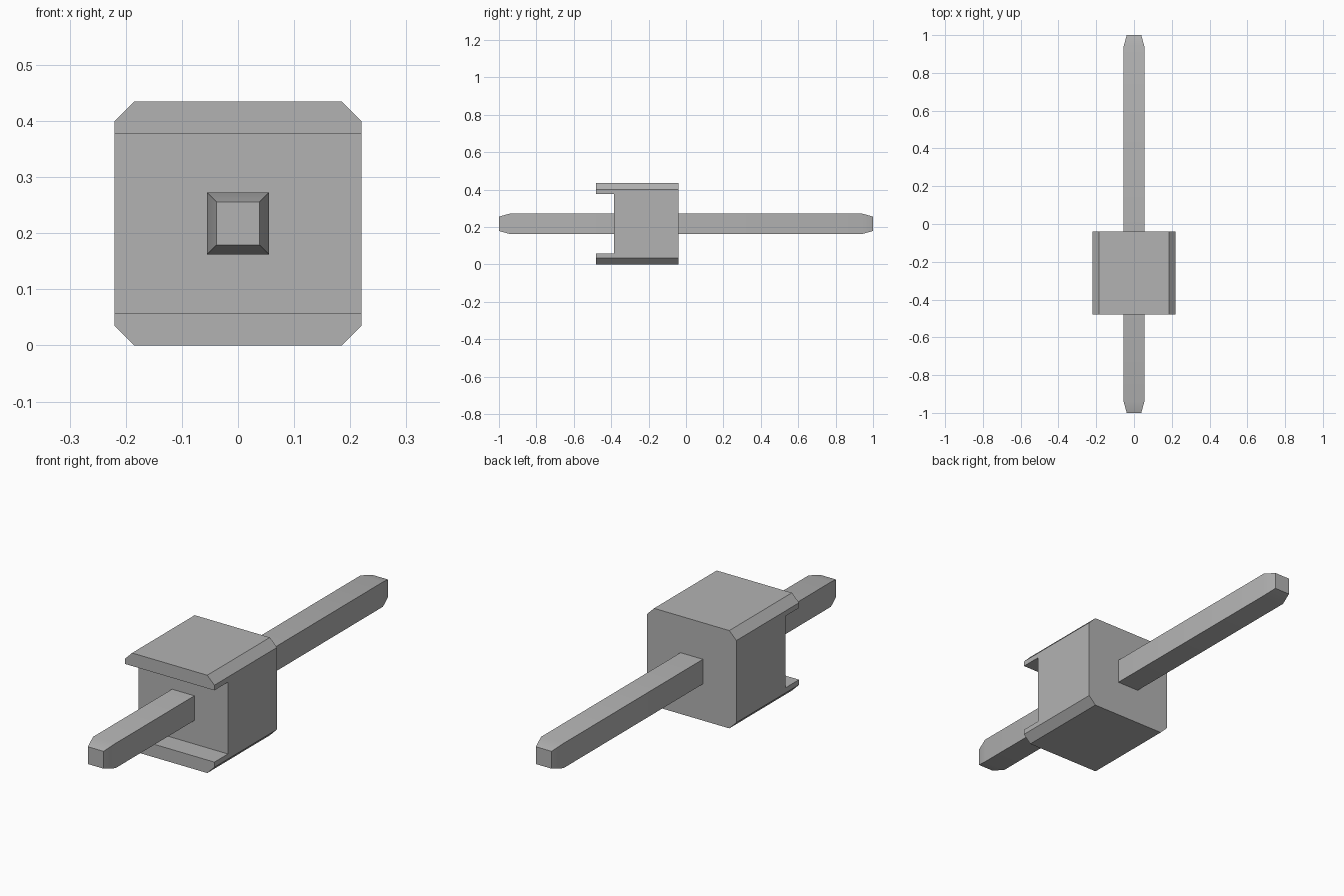
import bpy
import bmesh
import math
from mathutils import Matrix, Vector

if "Cube" in bpy.data.objects:
    bpy.data.objects.remove(bpy.data.objects["Cube"])

WIDTH, HEIGHT = 0.44, 0.435
BACK, FRONT, RECESS = -0.04, -0.48, -0.385
LIP, CHAMFER = 0.058, 0.035
PIN, TIP, TAPER = 0.11, 0.077, 0.06

grey = bpy.data.materials.new("plain grey")
grey.use_nodes = True
grey.diffuse_color = (0.45, 0.45, 0.45, 1)
grey.node_tree.nodes["Principled BSDF"].inputs["Base Color"].default_value = grey.diffuse_color


def add_object(name, bm):
    bmesh.ops.recalc_face_normals(bm, faces=bm.faces)
    mesh = bpy.data.meshes.new(name)
    bm.to_mesh(mesh)
    bm.free()
    mesh.materials.append(grey)
    obj = bpy.data.objects.new(name, mesh)
    bpy.context.collection.objects.link(obj)
    return obj


# Housing: C-shaped side profile extruded across the width
bm = bmesh.new()
profile = [(BACK, 0), (FRONT, 0), (FRONT, LIP), (RECESS, LIP),
           (RECESS, HEIGHT - LIP), (FRONT, HEIGHT - LIP), (FRONT, HEIGHT), (BACK, HEIGHT)]
side = bm.faces.new([bm.verts.new((-WIDTH / 2, y, z)) for y, z in profile])
extruded = bmesh.ops.extrude_face_region(bm, geom=[side])["geom"]
bmesh.ops.translate(bm, vec=(WIDTH, 0, 0),
                    verts=[v for v in extruded if isinstance(v, bmesh.types.BMVert)])

# Chamfer the four long outer edges
long_edges = []
for edge in bm.edges:
    a, b = (v.co for v in edge.verts)
    level = abs(a.z - b.z) < 1e-4 and (a.z < 1e-4 or a.z > HEIGHT - 1e-4)
    if level and abs(a.x - b.x) < 1e-4:
        long_edges.append(edge)
bmesh.ops.bevel(bm, geom=long_edges, offset=CHAMFER, segments=1, affect='EDGES')
add_object("housing", bm)

# Square pin through the housing, with a tapered tip at each end
bm = bmesh.new()
bmesh.ops.create_cube(bm, size=1)
bmesh.ops.scale(bm, vec=(PIN, 2 - 2 * TAPER, PIN), verts=bm.verts)
for end in [f for f in bm.faces if abs(f.calc_center_median().y) > 0.5]:
    direction = math.copysign(1, end.calc_center_median().y)
    tip = bmesh.ops.extrude_discrete_faces(bm, faces=[end])["faces"][0]
    bmesh.ops.translate(bm, vec=(0, direction * TAPER, 0), verts=tip.verts)
    bmesh.ops.scale(bm, vec=(TIP / PIN, 1, TIP / PIN), verts=tip.verts)
bmesh.ops.transform(bm, matrix=Matrix.Translation(Vector((0, 0, HEIGHT / 2))), verts=bm.verts)
pin = add_object("pin", bm)

# Soft shading from the pin sides into the tapers
bpy.ops.object.select_all(action='DESELECT')
pin.select_set(True)
bpy.context.view_layer.objects.active = pin
bpy.ops.object.shade_smooth_by_angle(angle=math.radians(30))
